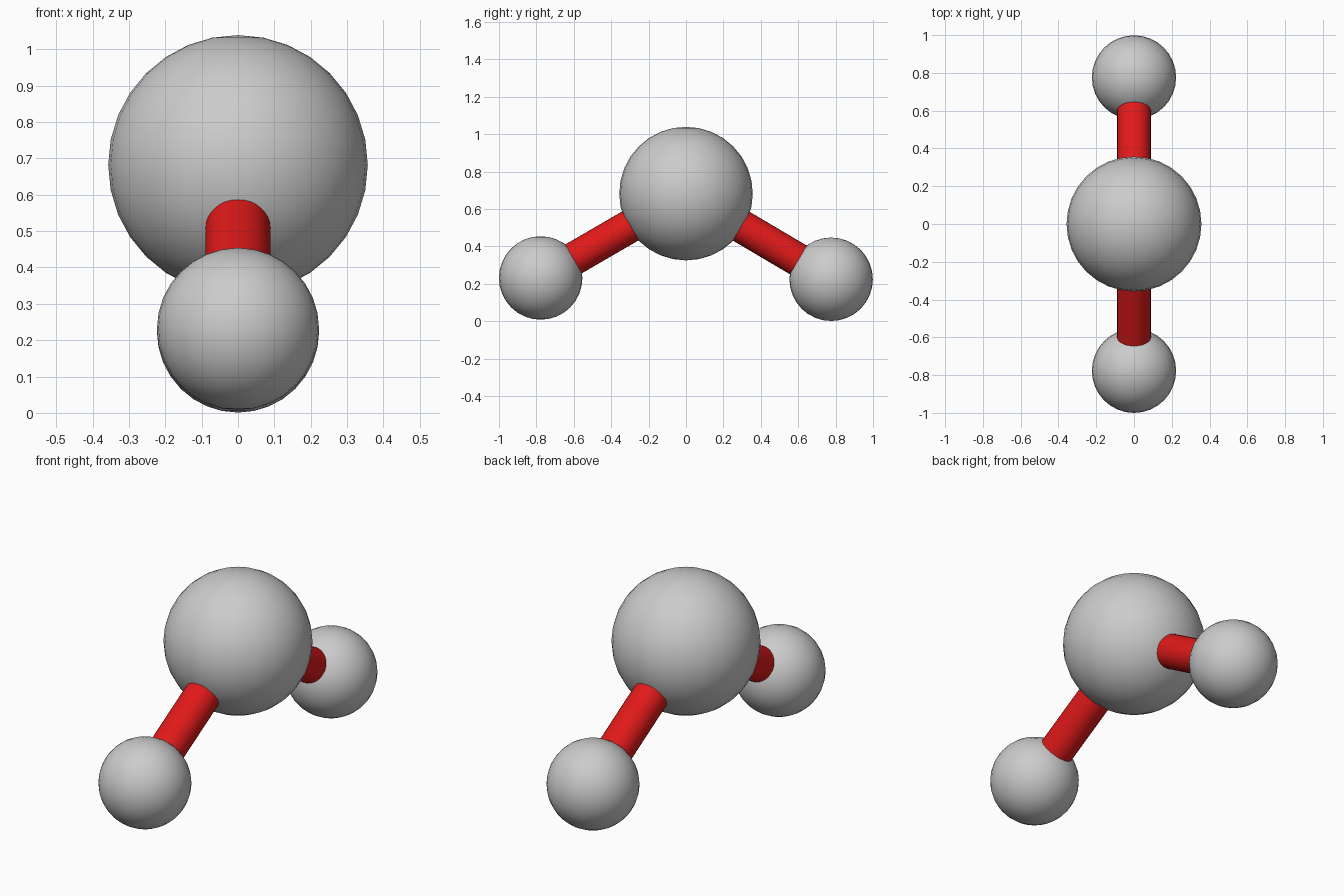
import bpy
from mathutils import Vector

if "Cube" in bpy.data.objects:
    bpy.data.objects.remove(bpy.data.objects["Cube"])

red = bpy.data.materials.new("bond_red")
red.diffuse_color = (0.75, 0.01, 0.01, 1)
red.use_nodes = True
red.node_tree.nodes["Principled BSDF"].inputs["Base Color"].default_value = red.diffuse_color


def ball(name, centre, radius):
    bpy.ops.mesh.primitive_uv_sphere_add(segments=32, ring_count=16, radius=radius, location=centre)
    ob = bpy.context.object
    ob.name = name
    bpy.ops.object.shade_smooth()
    return ob


def rod(name, start, end, radius):
    axis = end - start
    bpy.ops.mesh.primitive_cylinder_add(vertices=32, radius=radius, depth=axis.length,
                                        location=(start + end) / 2)
    ob = bpy.context.object
    ob.name = name
    ob.rotation_euler = axis.to_track_quat('Z', 'Y').to_euler()
    bpy.ops.object.shade_smooth_by_angle()
    ob.data.materials.append(red)
    return ob


# Large central atom
centre = Vector((0, 0, 0.682))
ball("central_atom", centre, 0.357)

# Two small atoms, each joined to the centre by a bond
for side, pos in (("front", Vector((0, -0.777, 0.231))),
                  ("back", Vector((0, 0.776, 0.224)))):
    ball(side + "_small_atom", pos, 0.223)
    rod(side + "_bond", centre, pos, 0.089)
